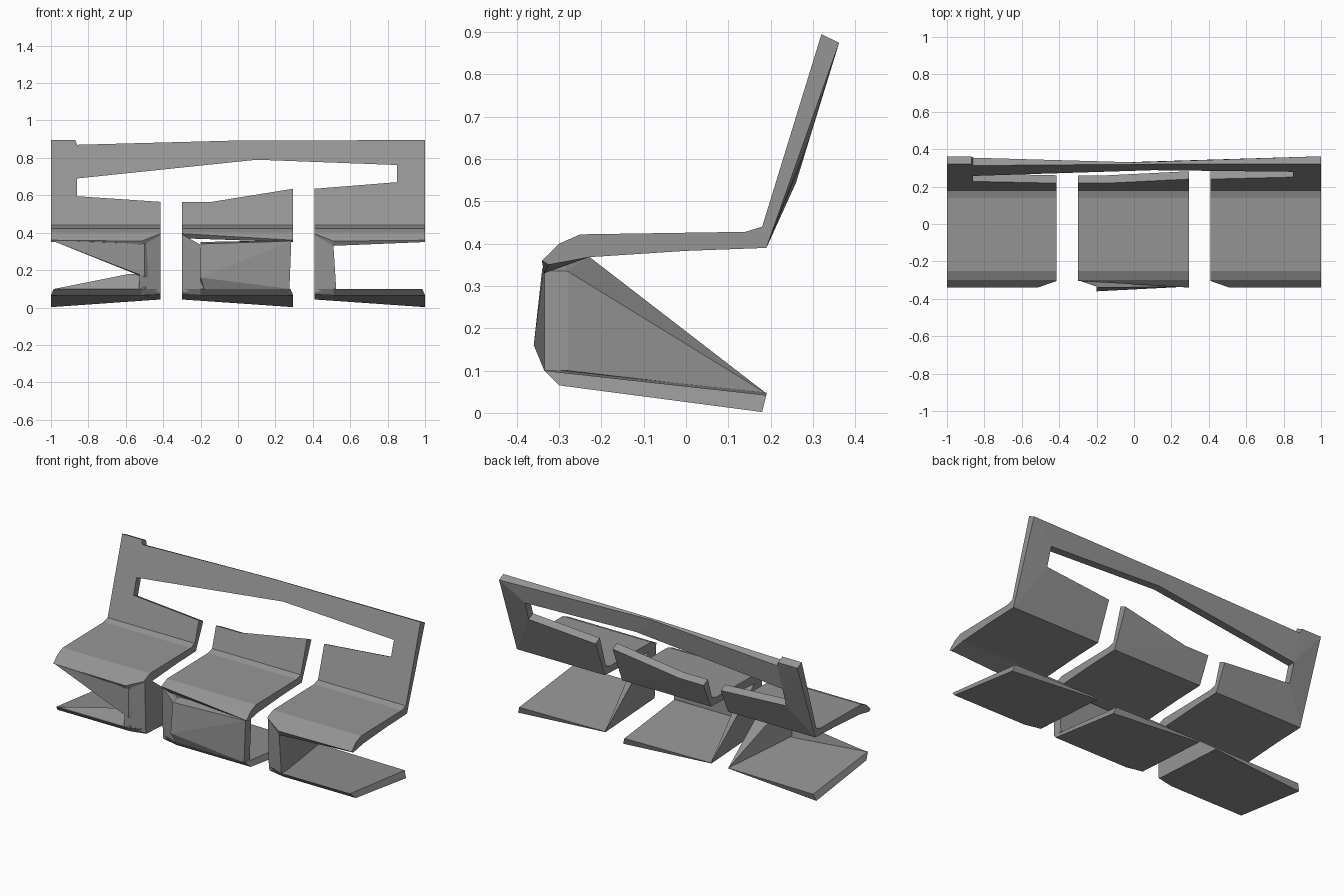
import bpy, bmesh

if "Cube" in bpy.data.objects:
    bpy.data.objects.remove(bpy.data.objects["Cube"])

grey = bpy.data.materials.new("concrete_grey")
grey.diffuse_color = (0.30, 0.30, 0.30, 1)
grey.use_nodes = True
grey.node_tree.nodes["Principled BSDF"].inputs["Base Color"].default_value = grey.diffuse_color


def finish(bm, name):
    bmesh.ops.recalc_face_normals(bm, faces=bm.faces)
    mesh = bpy.data.meshes.new(name)
    bm.to_mesh(mesh)
    bm.free()
    mesh.materials.append(grey)
    obj = bpy.data.objects.new(name, mesh)
    bpy.context.collection.objects.link(obj)
    return obj


def loft(name, sections):
    """Solid skinned through matching outlines."""
    bm = bmesh.new()
    rings = [[bm.verts.new(p) for p in s] for s in sections]
    n = len(rings[0])
    bm.faces.new(rings[0])
    bm.faces.new(rings[-1][::-1])
    for a, b in zip(rings, rings[1:]):
        for i in range(n):
            j = (i + 1) % n
            bm.faces.new((a[j], a[i], b[i], b[j]))
    return finish(bm, name)


def hull(name, points):
    """Faceted solid wrapped around a few corner points."""
    bm = bmesh.new()
    for p in points:
        bm.verts.new(p)
    out = bmesh.ops.convex_hull(bm, input=bm.verts)
    spare = {g for g in out["geom_interior"] + out["geom_unused"]
             if isinstance(g, bmesh.types.BMVert)}
    bmesh.ops.delete(bm, geom=list(spare), context='VERTS')
    return finish(bm, name)


def back_panel(name, outline, patches):
    """Leaning panel: x, z outline (optional thickness scale) split into patches."""
    bm = bmesh.new()
    front, rear = [], []
    for x, z, *t in outline:
        k = t[0] if t else 1
        y = 0.18 + 0.14 * (z - 0.44) / 0.455
        if z < 0.5:
            dy, dz = 0.01, -0.05
        elif 0.68 < z < 0.8:
            dy, dz = 0.047, 0.0
        else:
            dy, dz = 0.042, -0.02
        front.append(bm.verts.new((x, y, z)))
        rear.append(bm.verts.new((x, y + dy * k, z + dz * k)))
    for p in patches:
        bm.faces.new([front[i] for i in p])
        bm.faces.new([rear[i] for i in reversed(p)])
    for i in range(len(outline)):
        j = (i + 1) % len(outline)
        bm.faces.new((front[i], front[j], rear[j], rear[i]))
    finish(bm, name)


# Backrests: outer frame with a long slot, and the free middle panel
back_panel("outer_backrest", [
    (-1, 0.44), (-1, 0.895), (-0.87, 0.895), (-0.86, 0.87), (0, 0.893, 0.25),
    (1, 0.895), (1, 0.44), (0.41, 0.44), (0.41, 0.635), (0.85, 0.67),
    (0.85, 0.762), (0.1, 0.79), (-0.86, 0.69), (-0.86, 0.595),
    (-0.415, 0.565), (-0.415, 0.44)],
    [(0, 13, 14, 15), (0, 1, 12, 13), (1, 2, 3, 12), (3, 4, 11, 12),
     (4, 5, 10, 11), (5, 6, 9, 10), (6, 7, 8, 9)])
back_panel("middle_backrest", [
    (-0.30, 0.44), (-0.30, 0.565), (-0.14, 0.565), (0.295, 0.635), (0.295, 0.44)],
    [(0, 1, 2, 4), (2, 3, 4)])

# Seat cross-section behind the nose, and the nose (top, bottom) at each station
seat = [(-0.30, 0.40), (-0.25, 0.422), (0.14, 0.428), (0.18, 0.44),
        (0.19, 0.39), (0.0, 0.383), (-0.23, 0.368)]
nose_leg = ((-0.305, 0.395), (-0.29, 0.37))
nose_inner = ((-0.34, 0.355), (-0.335, 0.33))
nose_end = ((-0.34, 0.36), (-0.325, 0.35))

# Each bay: the leg stands at x = leg, seat and foot plate run to x = end
for side, leg, end in (("left", -0.415, -1.0), ("middle", -0.30, 0.295), ("right", 0.41, 1.0)):
    s = 1 if end > leg else -1
    inner, tip = leg + 0.1 * s, end - 0.015 * s
    stations = [(leg, nose_leg), (end, nose_end)]
    if side != "middle":
        stations.insert(1, (inner, nose_inner))
    loft(side + "_seat", [[(x, y, z) for y, z in [top] + seat + [low]]
                          for x, (top, low) in stations])
    loft(side + "_foot_plate", [
        [(leg, 0.19, 0.048), (leg, -0.29, 0.10), (inner, -0.335, 0.10),
         (tip, -0.335, 0.10), (tip, 0.19, 0.042)],
        [(leg, 0.185, 0.043), (leg, -0.285, 0.07), (inner, -0.30, 0.065),
         (end, -0.30, 0.065), (end, 0.18, 0.002)]])
    hull(side + "_leg", [
        (leg, -0.23, 0.37), (leg, -0.30, 0.392), (leg, -0.29, 0.08), (leg, 0.19, 0.046),
        (inner, -0.335, 0.335), (inner, -0.28, 0.335),
        (inner + 0.015 * s, -0.335, 0.10), (inner + 0.015 * s, -0.28, 0.10)])

# Front web of the left bay, tapering out to the seat corner
hull("left_front_web", [
    (-1, -0.335, 0.36), (-1, -0.30, 0.362), (-0.5, -0.336, 0.34), (-0.5, -0.336, 0.165),
    (-0.45, -0.29, 0.35), (-0.45, -0.28, 0.14)])
# Low gusset between the left plate and leg
hull("left_gusset", [
    (-0.98, -0.33, 0.10), (-0.5, -0.33, 0.10), (-0.58, -0.28, 0.18),
    (-0.45, -0.27, 0.18), (-0.45, -0.25, 0.09)])

# Folded front panel of the middle bay
hull("middle_front_web", [
    (-0.20, -0.34, 0.34), (-0.20, -0.36, 0.16), (-0.18, -0.335, 0.10),
    (0.285, -0.335, 0.355), (0.275, -0.335, 0.10),
    (-0.20, -0.28, 0.35), (-0.20, -0.28, 0.10), (0.285, -0.28, 0.36), (0.275, -0.28, 0.10)])
